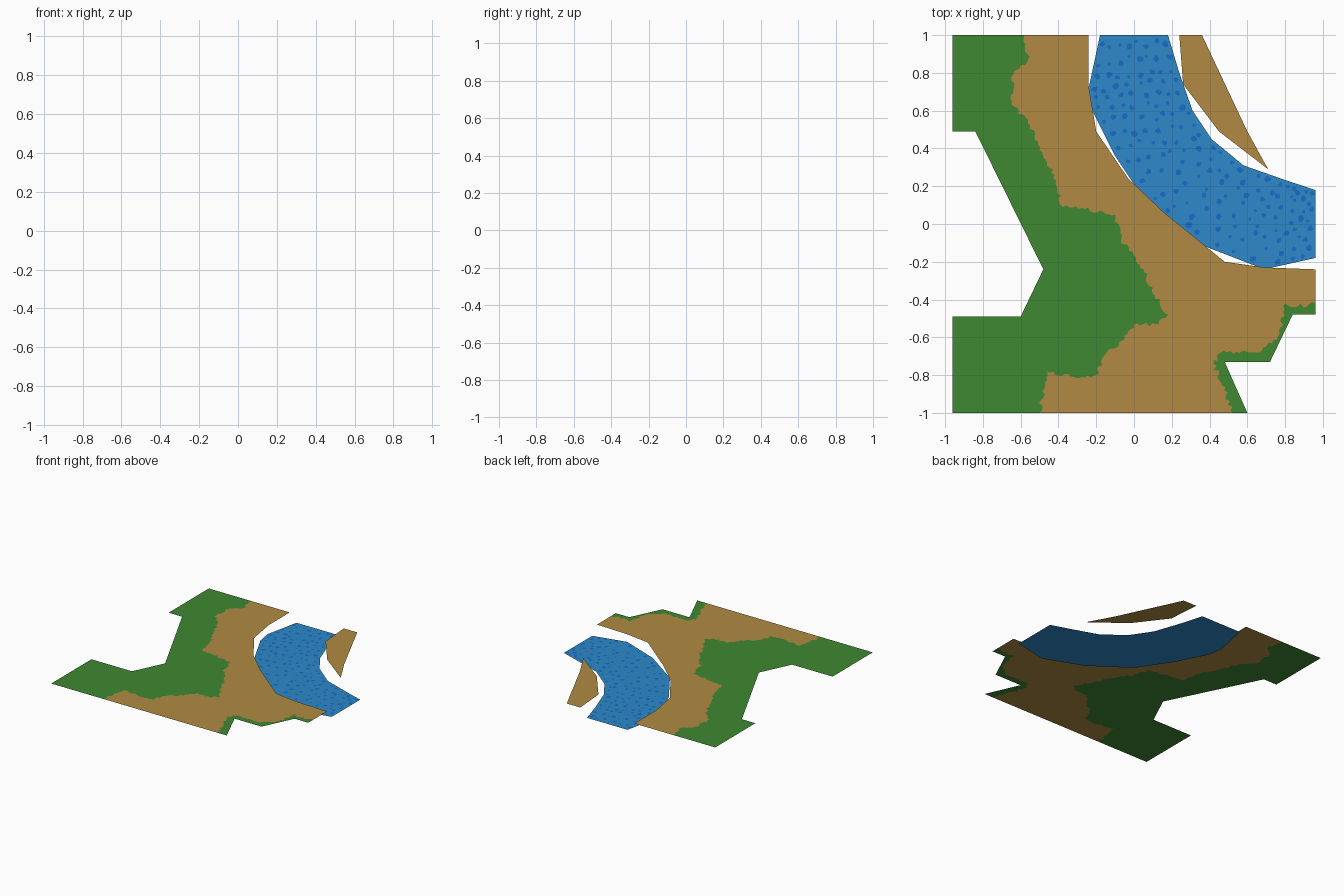
import bpy, bmesh, math, random
from mathutils import Vector

random.seed(4)
cube = bpy.data.objects.get("Cube")
if cube:
    bpy.data.objects.remove(cube, do_unlink=True)

LAND_Z = 0.067
RIPPLE_Z = 0.0006


def make_material(name, red, green, blue):
    mat = bpy.data.materials.new(name)
    mat.use_nodes = True
    colour = (red, green, blue, 1)
    mat.diffuse_color = colour
    shader = mat.node_tree.nodes["Principled BSDF"]
    shader.inputs["Base Color"].default_value = colour
    shader.inputs["Roughness"].default_value = 0.9
    return mat


grass = make_material("grass green", 0.05, 0.25, 0.032)
sand = make_material("sand tan", 0.44, 0.255, 0.055)
water = make_material("water blue", 0.026, 0.25, 0.59)
ripple = make_material("ripple blue", 0.008, 0.15, 0.58)


def make_sheets(name, outlines, height, mat):
    """Flat sheets, one per outline, all facing up."""
    bm = bmesh.new()
    for outline in outlines:
        face = bm.faces.new([bm.verts.new((x, y, height)) for x, y in outline])
        face.normal_update()
        if face.normal.z < 0:
            face.normal_flip()
    bmesh.ops.triangulate(bm, faces=bm.faces[:], ngon_method='EAR_CLIP')
    mesh = bpy.data.meshes.new(name)
    bm.to_mesh(mesh)
    bm.free()
    mesh.materials.append(mat)
    obj = bpy.data.objects.new(name, mesh)
    bpy.context.collection.objects.link(obj)
    return obj


def ragged(points, step=0.016, depth=0.012):
    """Break a line into short steps and push them sideways to look tufted."""
    result = []
    for start, end in zip(points, points[1:]):
        a, b = Vector(start), Vector(end)
        side = (b - a).normalized().orthogonal()
        count = max(1, round((b - a).length / step))
        for i in range(count):
            push = random.uniform(-depth, depth) if i else 0
            result.append(tuple(a.lerp(b, i / count) + side * push))
    return result + [points[-1]]


def along(points, t):
    """Point on a polyline, with t running from start to end."""
    place = t * (len(points) - 1)
    i = min(int(place), len(points) - 2)
    return Vector(points[i]).lerp(Vector(points[i + 1]), place - i)


# Shared borders between grass and sand
west_border = ragged([
    (-.58, 1), (-.56, .87), (-.64, .79), (-.65, .63), (-.56, .55), (-.5, .39),
    (-.42, .26), (-.39, .1), (-.26, .08), (-.1, .05), (-.07, -.08), (.05, -.24),
    (.11, -.38), (.18, -.48), (.13, -.53), (0, -.53), (-.05, -.61), (-.15, -.69),
    (-.2, -.8), (-.32, -.81), (-.46, -.78), (-.49, -.93), (-.5, -1)])
east_border = ragged([
    (.52, -1), (.48, -.88), (.42, -.74), (.46, -.68), (.64, -.68), (.73, -.63),
    (.77, -.58), (.8, -.42), (.85, -.44), (.96, -.42)])

# Grass on both sides of the sand
west_edge = [(-.96, -1), (-.96, -.49), (-.6, -.49), (-.48, -.24),
             (-.84, .49), (-.96, .49), (-.96, 1)]
east_edge = [(.96, -.48), (.84, -.48), (.72, -.73), (.48, -.73), (.6, -1)]
make_sheets("west_grass", [west_border + west_edge], LAND_Z, grass)
make_sheets("east_grass", [east_border + east_edge], LAND_Z, grass)

# Sandy shore and the far bank
shore_edge = [(.96, -.24), (.69, -.23), (.48, -.2), (.37, -.11), (.16, .06),
              (-.03, .24), (-.2, .49), (-.24, .73), (-.24, 1)]
make_sheets("sand_shore", [west_border + east_border + shore_edge], LAND_Z, sand)
far_bank = [(.24, 1), (.26, .74), (.45, .49), (.71, .29), (.6, .49), (.36, 1)]
make_sheets("far_sand_bank", [far_bank], LAND_Z, sand)

# Curved river between two banks
outer_bank = [(-.18, 1), (-.24, .72), (-.22, .6), (-.1, .36),
              (.08, .09), (.38, -.12), (.69, -.24), (.96, -.18)]
inner_bank = [(.18, 1), (.24, .8), (.31, .6), (.41, .45),
              (.58, .31), (.78, .24), (.87, .21), (.96, .18)]
make_sheets("river", [outer_bank + inner_bank[::-1]], 0, water)

# Scattered ripple spots following the river
rows, columns, sides = 21, 8, 9
spots = []
for row in range(rows):
    for column in range(columns):
        t = (row + random.uniform(0.2, 0.8)) / rows
        s = (column + random.uniform(0.2, 0.8)) / columns
        t = min(max(t, 0.02), 0.98)
        s = min(max(s, 0.06), 0.94)
        centre = along(outer_bank, t).lerp(along(inner_bank, t), s)
        size = random.uniform(0.008, 0.017)
        spot = []
        for k in range(sides):
            angle = math.tau * k / sides
            reach = size * random.uniform(0.7, 1.25)
            spot.append((centre.x + reach * math.cos(angle),
                         centre.y + reach * math.sin(angle)))
        spots.append(spot)
make_sheets("ripple_spots", spots, RIPPLE_Z, ripple)
